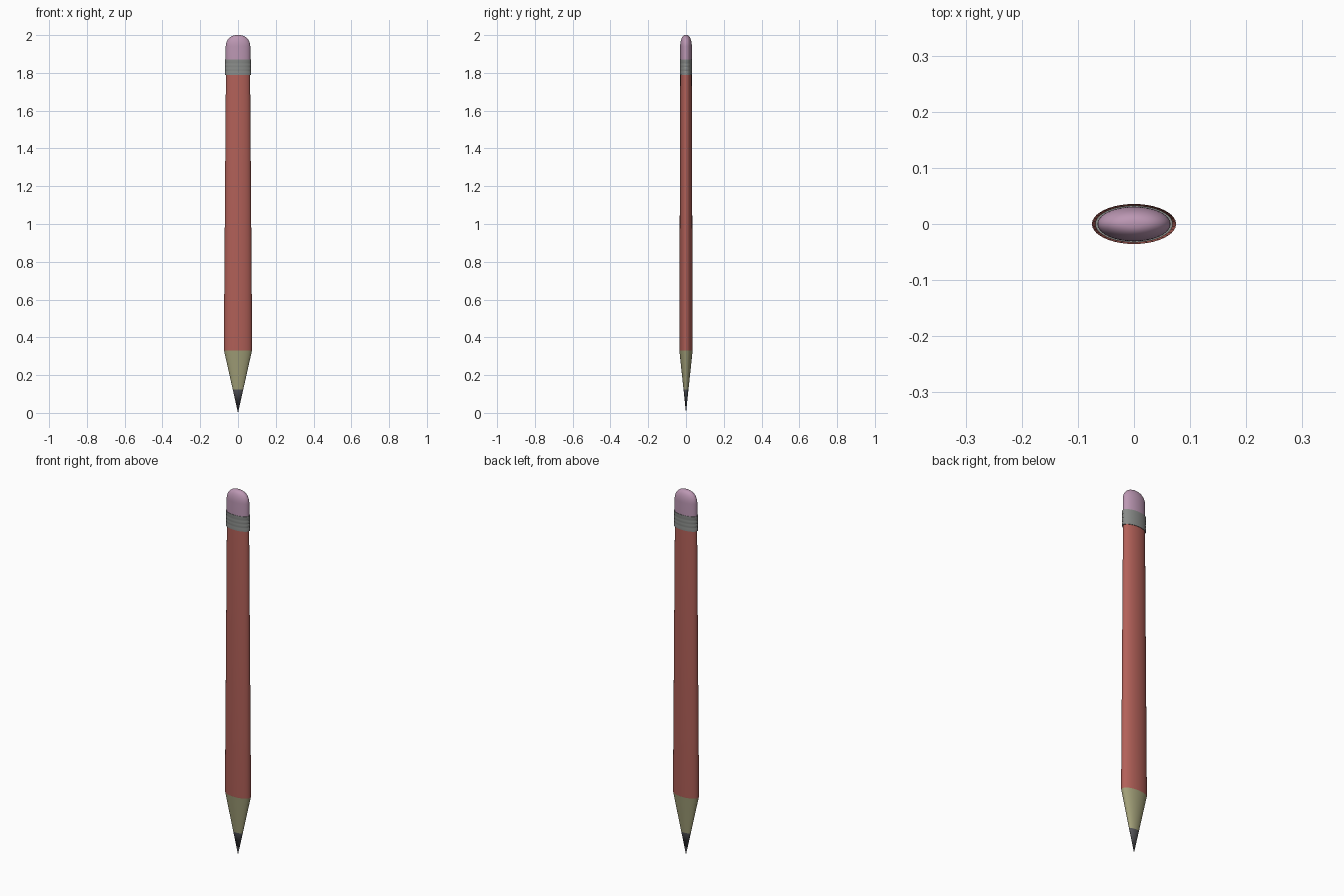
import bpy, bmesh, math

if "Cube" in bpy.data.objects:
    bpy.data.objects.remove(bpy.data.objects["Cube"])

SEGMENTS = 40
FLATTEN = 0.475  # depth / width of the oval cross-section


def material(name, rgb):
    m = bpy.data.materials.new(name)
    m.diffuse_color = (*rgb, 1)
    m.use_nodes = True
    m.node_tree.nodes["Principled BSDF"].inputs["Base Color"].default_value = m.diffuse_color
    return m


def oval_lathe(name, profile, mat):
    """Revolve (radius, z) points into an oval solid; radius 0 gives a pole."""
    bm = bmesh.new()
    rings = []
    for r, z in profile:
        if r == 0:
            rings.append([bm.verts.new((0, 0, z))])
        else:
            rings.append([bm.verts.new((r * math.cos(a), FLATTEN * r * math.sin(a), z))
                          for a in (math.tau * i / SEGMENTS for i in range(SEGMENTS))])
    for a, b in zip(rings, rings[1:]):
        for i in range(SEGMENTS):
            j = (i + 1) % SEGMENTS
            quad = [a[i % len(a)], a[j % len(a)], b[j % len(b)], b[i % len(b)]]
            bm.faces.new(list(dict.fromkeys(quad)))
    bmesh.ops.recalc_face_normals(bm, faces=bm.faces)
    mesh = bpy.data.meshes.new(name)
    bm.to_mesh(mesh)
    bm.free()
    mesh.materials.append(mat)
    ob = bpy.data.objects.new(name, mesh)
    bpy.context.collection.objects.link(ob)
    bpy.ops.object.select_all(action='DESELECT')
    ob.select_set(True)
    bpy.context.view_layer.objects.active = ob
    bpy.ops.object.shade_smooth_by_angle(angle=math.radians(35))
    return ob


# Sharpened end: dark lead point and bare wood cone
oval_lathe("lead_tip", [(0, 0), (0.028, 0.125)],
           material("graphite", (0.09, 0.09, 0.10)))
oval_lathe("wood_cone", [(0.028, 0.125), (0.074, 0.33)],
           material("bare_wood", (0.36, 0.35, 0.19)))

# Painted shaft, narrowing slightly towards the eraser
oval_lathe("painted_shaft", [(0.074, 0.33), (0.075, 0.335), (0.064, 1.80)],
           material("red_paint", (0.45, 0.12, 0.10)))

# Metal band with three shallow grooves
band = [(0.063, 1.79), (0.069, 1.79)]
for z in (1.81, 1.83, 1.85):
    band += [(0.069, z - 0.004), (0.0675, z), (0.069, z + 0.004)]
band += [(0.069, 1.872), (0.063, 1.872)]
oval_lathe("metal_band", band, material("metal", (0.25, 0.26, 0.25)))

# Eraser with a rounded top
R, Z0, H = 0.065, 1.94, 0.06
dome = [(R * math.cos(t) ** 0.8, Z0 + H * math.sin(t))
        for t in (math.pi / 2 * i / 10 for i in range(10))]
oval_lathe("eraser", [(R, 1.865)] + dome + [(0, Z0 + H)],
           material("pink_rubber", (0.50, 0.31, 0.45)))
